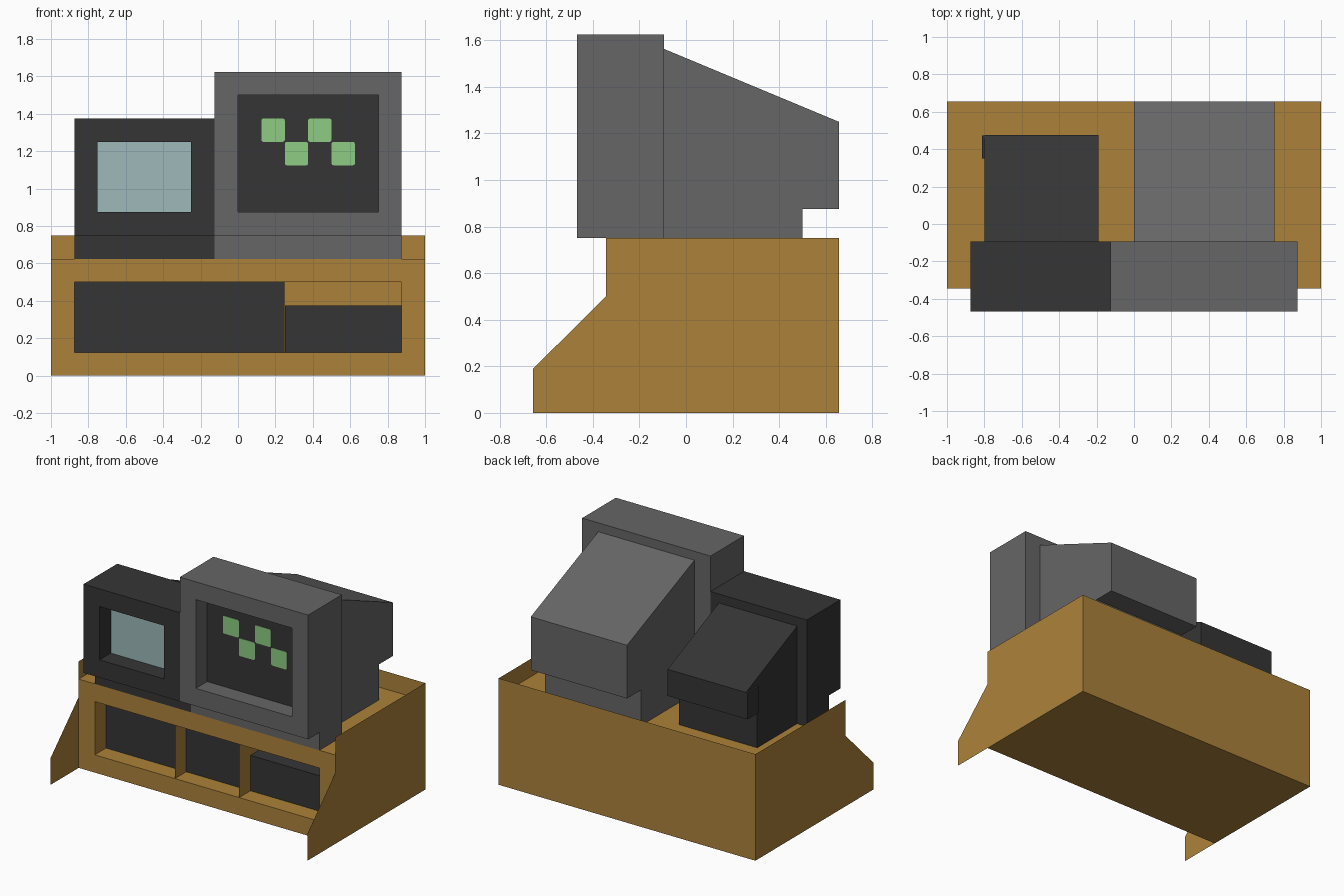
import bpy, bmesh
from mathutils import Vector

cube = bpy.data.objects.get("Cube")
if cube:
    bpy.data.objects.remove(cube, do_unlink=True)


def material(name, *rgb):
    """Flat material from 0-255 display values."""
    lin = [((c / 255 + 0.055) / 1.055) ** 2.4 for c in rgb] + [1.0]
    m = bpy.data.materials.new(name)
    m.use_nodes = True
    m.diffuse_color = lin
    bsdf = m.node_tree.nodes["Principled BSDF"]
    bsdf.inputs["Base Color"].default_value = lin
    bsdf.inputs["Roughness"].default_value = 0.9
    return m


WOOD = material("ochre wood", 172, 130, 58)
GREY = material("mid grey", 102, 102, 102)
DARK = material("charcoal", 53, 53, 53)
GLASS = material("pale blue glass", 158, 184, 186)
GREEN = material("display green", 142, 203, 130)

# Shared depth positions
FRONT, BACK = -0.344, 0.656        # desk front and back
CASE_FRONT, CASE_BACK = -0.469, -0.094


def finish(name, bm, *mats):
    me = bpy.data.meshes.new(name)
    bm.to_mesh(me)
    bm.free()
    ob = bpy.data.objects.new(name, me)
    for m in mats:
        me.materials.append(m)
    bpy.context.collection.objects.link(ob)
    return ob


def box_bmesh(x, y, z):
    bm = bmesh.new()
    bmesh.ops.create_cube(bm, size=1)
    for v in bm.verts:
        v.co = [r[0] if c < 0 else r[1] for r, c in zip((x, y, z), v.co)]
    return bm


def box(name, x, y, z, mat):
    return finish(name, box_bmesh(x, y, z), mat)


def pocketed_box(name, x, y, z, hole_x, hole_z, depth, mat, floor_mat):
    """Box with a rectangular pocket sunk into its front face."""
    bm = box_bmesh(x, y, z)
    bm.normal_update()
    face = min(bm.faces, key=lambda f: f.normal.y)
    for yy in (y[0], y[0] + depth):
        bmesh.ops.inset_individual(bm, faces=[face], thickness=0.01)
        mid = face.calc_center_median()
        for v in face.verts:
            v.co = (hole_x[v.co.x > mid.x], yy, hole_z[v.co.z > mid.z])
    face.material_index = 1
    bm.normal_update()
    return finish(name, bm, mat, floor_mat)


def sheet(name, points, mat):
    bm = bmesh.new()
    bm.faces.new([bm.verts.new(p) for p in points])
    return finish(name, bm, mat)


def prism(name, profile, x, mat):
    """Side profile (y, z) extruded across x."""
    bm = bmesh.new()
    face = bm.faces.new([bm.verts.new((x[0], *p)) for p in profile])
    ext = bmesh.ops.extrude_face_region(bm, geom=[face])["geom"]
    bmesh.ops.translate(bm, vec=Vector((x[1] - x[0], 0, 0)),
                        verts=[g for g in ext if isinstance(g, bmesh.types.BMVert)])
    bmesh.ops.recalc_face_normals(bm, faces=bm.faces)
    return finish(name, bm, mat)


# Desk body with open front bay
pocketed_box("desk_body", (-1, 1), (FRONT, BACK), (0, 0.625),
             (-0.875, 0.875), (0.125, 0.5), 0.25, WOOD, WOOD)

# Bay panels, low drawer and thin dividers
panel_y = (FRONT + 0.125, FRONT + 0.25)
box("bay_panel", (-0.875, 0.249), panel_y, (0.125, 0.5), DARK)
box("low_drawer", (0.251, 0.875), panel_y, (0.125, 0.375), DARK)
for side, x in (("right", -0.25), ("left", 0.25)):
    end = FRONT + (0.25 if x > 0 else 0.125)
    sheet(side + "_divider", [(x, FRONT, 0.125), (x, end, 0.125),
                              (x, end, 0.5), (x, FRONT, 0.5)], WOOD)

# Thin rim round the desk top, and side wings in front
for side, x in (("right", -1), ("left", 1)):
    sheet(side + "_rim", [(x, FRONT, 0.625), (x, BACK, 0.625),
                          (x, BACK, 0.75), (x, FRONT, 0.75)], WOOD)
    sheet(side + "_wing", [(x, -BACK, 0), (x, FRONT, 0),
                           (x, FRONT, 0.5), (x, -BACK, 0.19)], WOOD)
sheet("back_rim", [(1, BACK, 0.625), (-1, BACK, 0.625),
                   (-1, BACK, 0.75), (1, BACK, 0.75)], WOOD)


def monitor(name, x, top, hole_x, hole_z, rear_x, rear_top, rear_low,
            rear_back, neck_back, mat, screen_mat):
    pocketed_box(name + "_case", x, (CASE_FRONT, CASE_BACK), (0.75, top),
                 hole_x, hole_z, 0.125, mat, screen_mat)
    box(name + "_base", x, (FRONT, CASE_BACK), (0.625, 0.75), mat)
    prism(name + "_rear", [(CASE_BACK, 0.625), (neck_back, 0.625),
                           (neck_back, 0.875), (rear_back, 0.875),
                           (rear_back, rear_low), (CASE_BACK, rear_top)],
          rear_x, mat)


monitor("large_monitor", (-0.125, 0.875), 1.625, (0, 0.75), (0.875, 1.5),
        (0, 0.75), 1.5625, 1.25, BACK, 0.5, GREY, DARK)
monitor("small_monitor", (-0.875, -0.125), 1.375, (-0.75, -0.25), (0.875, 1.25),
        (-0.8, -0.19), 1.3125, 1.0625, 0.475, 0.35, DARK, GLASS)

# Small side lip at the rear of the small monitor
box("small_monitor_lip", (-0.8125, -0.79), (0.35, 0.474), (0.876, 1.062), DARK)

# Green blocks on the large screen, with clipped corners
screen_y = CASE_FRONT + 0.125
for i in range(4):
    x0, z0 = 0.125 * (i + 1), 1.125 if i % 2 else 1.25
    bm = box_bmesh((x0, x0 + 0.125), (screen_y - 0.003, screen_y),
                   (z0, z0 + 0.125))
    edges = [e for e in bm.edges
             if abs(e.verts[0].co.y - e.verts[1].co.y) > 0.001]
    bmesh.ops.bevel(bm, geom=edges, offset=0.01, segments=2, profile=0.5,
                    affect="EDGES")
    finish(f"screen_block_{i + 1}", bm, GREEN)
